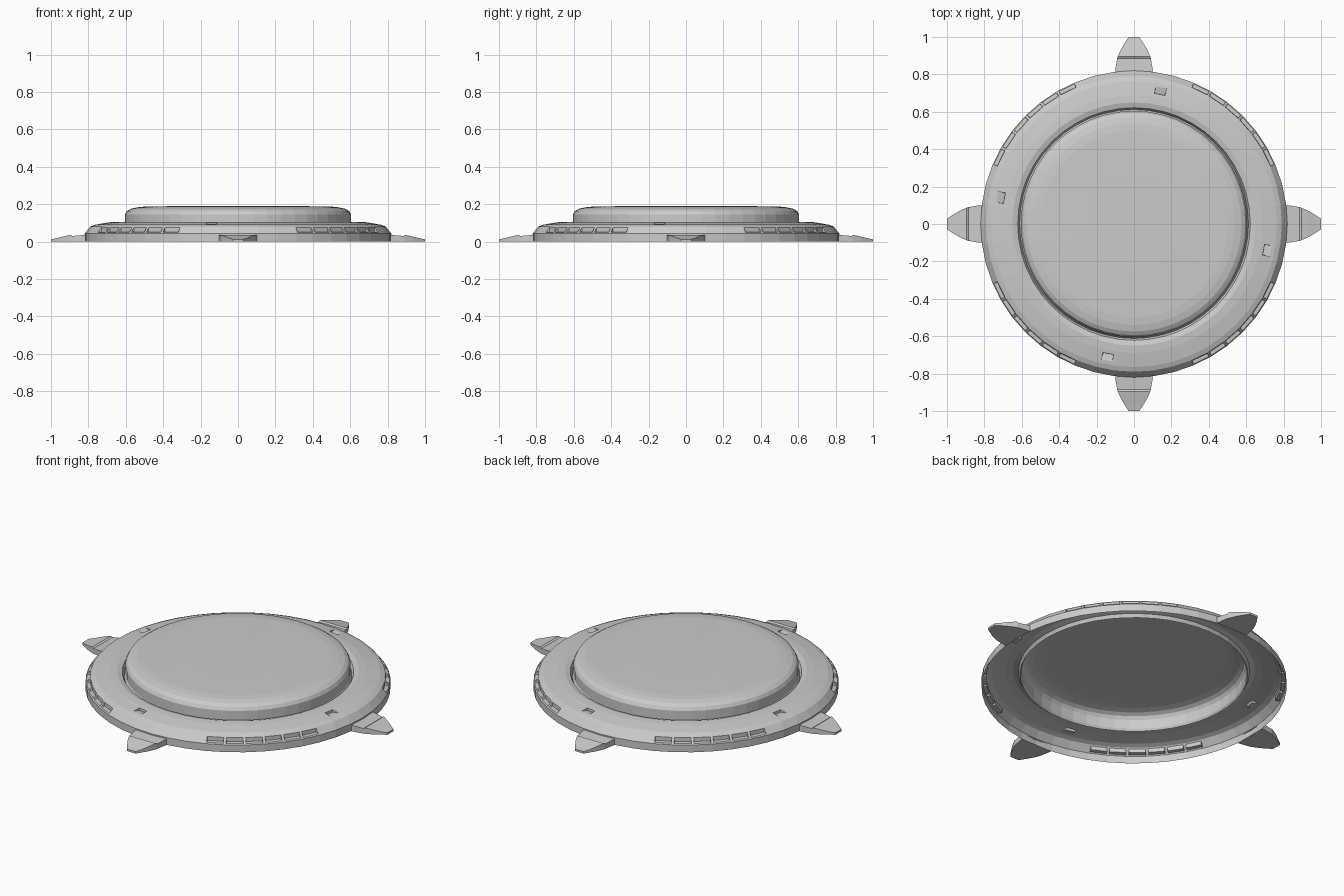
import bpy, bmesh
from math import cos, sin, radians, atan2, degrees
from mathutils import Matrix, Vector

if "Cube" in bpy.data.objects:
    bpy.data.objects.remove(bpy.data.objects["Cube"])

SIDES = 48


def finish(bm, name):
    me = bpy.data.meshes.new(name)
    bm.to_mesh(me)
    bm.free()
    ob = bpy.data.objects.new(name, me)
    bpy.context.collection.objects.link(ob)
    return ob


def lathe(profile, cap=False):
    """Revolve (radius, z) points, listed bottom/outside to top/inside."""
    bm = bmesh.new()
    rings = [[bm.verts.new((r * cos(radians(i * 360 / SIDES)),
                            r * sin(radians(i * 360 / SIDES)), z))
              for i in range(SIDES)] for r, z in profile]
    bands = []
    for a, b in zip(rings, rings[1:]):
        bands.append([bm.faces.new((a[i], a[(i + 1) % SIDES],
                                    b[(i + 1) % SIDES], b[i]))
                      for i in range(SIDES)])
    if cap:
        bm.faces.new(rings[-1])
    bm.normal_update()
    return bm, bands


def notch(bm, faces, margin, drop):
    """Cut a wedge-shaped pocket into each face by lowering its upper edge."""
    bmesh.ops.inset_individual(bm, faces=faces, thickness=margin, use_even_offset=True)
    bmesh.ops.inset_individual(bm, faces=faces, thickness=0.001, use_even_offset=True)
    for f in faces:
        for v in sorted(f.verts, key=lambda v: v.co.z)[2:]:
            v.co.z -= drop


# Outer ring: open shell with windows and small pockets
bm, bands = lathe([(0.82, 0), (0.82, 0.043), (0.79, 0.08), (0.765, 0.09),
                   (0.69, 0.103), (0.65, 0.106), (0.622, 0.098), (0.612, 0.078)])
windows = [bands[1][q * 12 + k] for q in range(4) for k in range(3, 9)]
pockets = [bands[3][q * 12 + 10] for q in range(4)]
notch(bm, windows, 0.007, 0.022)
notch(bm, pockets, 0.018, 0.014)
finish(bm, "outer_ring")

# Raised centre: open underneath
bm, _ = lathe([(0.612, 0.078), (0.605, 0.09), (0.605, 0.145), (0.595, 0.163),
               (0.575, 0.175), (0.54, 0.183), (0.50, 0.187), (0.25, 0.191)], cap=True)
finish(bm, "raised_centre")

# Four tapered rim tabs: (radius, half width, top height)
STATIONS = [(0.815, 0.102, 0.036), (0.885, 0.09, 0.03), (0.895, 0.087, 0.036),
            (0.935, 0.069, 0.027), (0.97, 0.048, 0.018), (1.0, 0.028, 0.012)]
for n in range(4):
    bm = bmesh.new()
    rows = [[bm.verts.new(p) for p in ((r, -w, 0), (r, w, 0), (r, w, h), (r, -w, h))]
            for r, w, h in STATIONS]
    for a, b in zip(rows, rows[1:]):
        for i in range(4):
            j = (i + 1) % 4
            bm.faces.new((a[i], b[i], b[j], a[j]))
    bm.faces.new(rows[-1])
    bmesh.ops.rotate(bm, verts=bm.verts, cent=(0, 0, 0),
                     matrix=Matrix.Rotation(radians(90 * n), 3, 'Z'))
    bmesh.ops.recalc_face_normals(bm, faces=bm.faces)
    finish(bm, f"rim_tab_{n + 1}")
